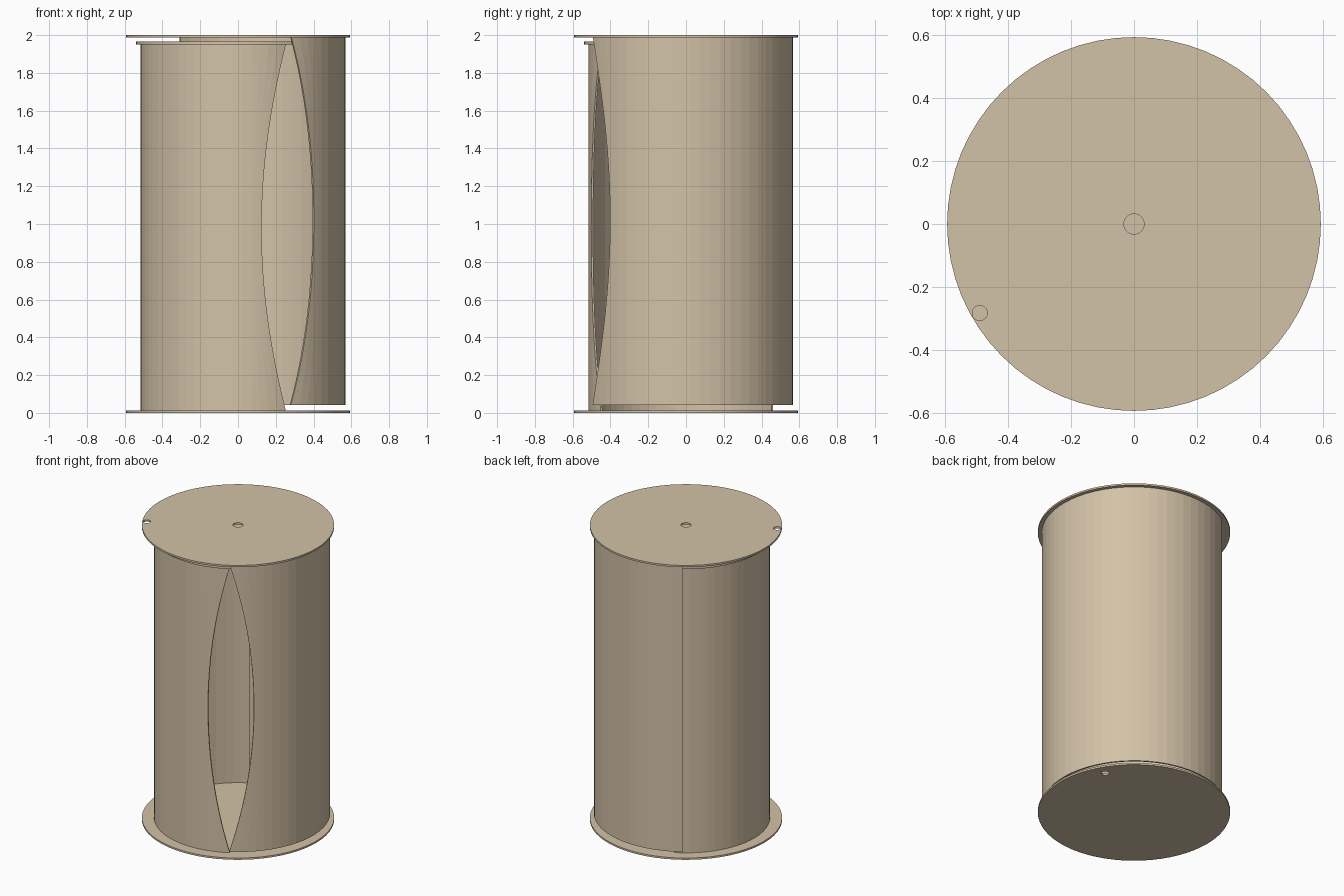
import bpy
import bmesh
from math import radians, cos, sin, pi

cube = bpy.data.objects.get("Cube")
if cube:
    bpy.data.objects.remove(cube, do_unlink=True)

# Single warm beige plastic
beige = bpy.data.materials.new("warm beige")
beige.use_nodes = True
colour = (0.65, 0.54, 0.39, 1)
beige.diffuse_color = colour
beige.node_tree.nodes["Principled BSDF"].inputs["Base Color"].default_value = colour


def polar(radius, degrees):
    return radius * cos(radians(degrees)), radius * sin(radians(degrees))


def disc(name, radius, bottom, top, holes=()):
    """Flat round plate; holes are (centre, radius) pairs."""
    curve = bpy.data.curves.new(name, "CURVE")
    curve.dimensions = "2D"
    curve.fill_mode = "BOTH"
    curve.extrude = (top - bottom) / 2
    for (cx, cy), r, sides in [((0, 0), radius, 64)] + [(c, r, 24) for c, r in holes]:
        ring = curve.splines.new("POLY")
        ring.points.add(sides - 1)
        ring.use_cyclic_u = True
        for i, point in enumerate(ring.points):
            a = 2 * pi * i / sides
            point.co = (cx + r * cos(a), cy + r * sin(a), 0, 1)
    obj = bpy.data.objects.new(name, curve)
    bpy.context.collection.objects.link(obj)
    obj.location.z = (bottom + top) / 2
    curve.materials.append(beige)
    bpy.ops.object.select_all(action="DESELECT")
    obj.select_set(True)
    bpy.context.view_layer.objects.active = obj
    bpy.ops.object.convert(target="MESH")


def half_shell(name, radius, bottom, top, front, back, bow, rows=32, strip=4, columns=28):
    """Half cylinder wall whose front edge bows away from the opening."""
    step = 1 if back > front else -1
    inner_limit = front + step * (bow + 6)      # end of the bowed strip
    bm = bmesh.new()
    grid = []
    for j in range(rows + 1):
        t = j / rows
        edge = front + step * bow * (1 - (2 * t - 1) ** 2)
        angles = [edge + (inner_limit - edge) * i / strip for i in range(strip)]
        angles += [inner_limit + (back - inner_limit) * i / columns for i in range(columns + 1)]
        z = bottom + (top - bottom) * t
        grid.append([bm.verts.new((*polar(radius, a), z)) for a in angles])
    for low, high in zip(grid, grid[1:]):
        for i in range(len(low) - 1):
            quad = [low[i], low[i + 1], high[i + 1], high[i]]
            bm.faces.new(quad if step > 0 else quad[::-1])
    mesh = bpy.data.meshes.new(name)
    bm.to_mesh(mesh)
    bm.free()
    mesh.materials.append(beige)
    obj = bpy.data.objects.new(name, mesh)
    bpy.context.collection.objects.link(obj)
    wall = obj.modifiers.new("wall thickness", "SOLIDIFY")
    wall.thickness = 0.01
    wall.offset = -1


# Inner half: wide base, wall and small inner lid
disc("base_plate", 0.592, 0, 0.012, [(polar(0.515, 30), 0.024)])
half_shell("inner_shell", 0.517, 0.006, 1.955, -60.5, -243, 15.5)
disc("inner_lid", 0.54, 1.95, 1.965)

# Outer half: wide lid with centre and rim holes, and a hanging wall
disc("top_plate", 0.592, 1.988, 2, [((0, 0), 0.032), (polar(0.564, -150), 0.024)])
half_shell("outer_shell", 0.568, 0.042, 1.999, -60.5, 123, 15.5)
